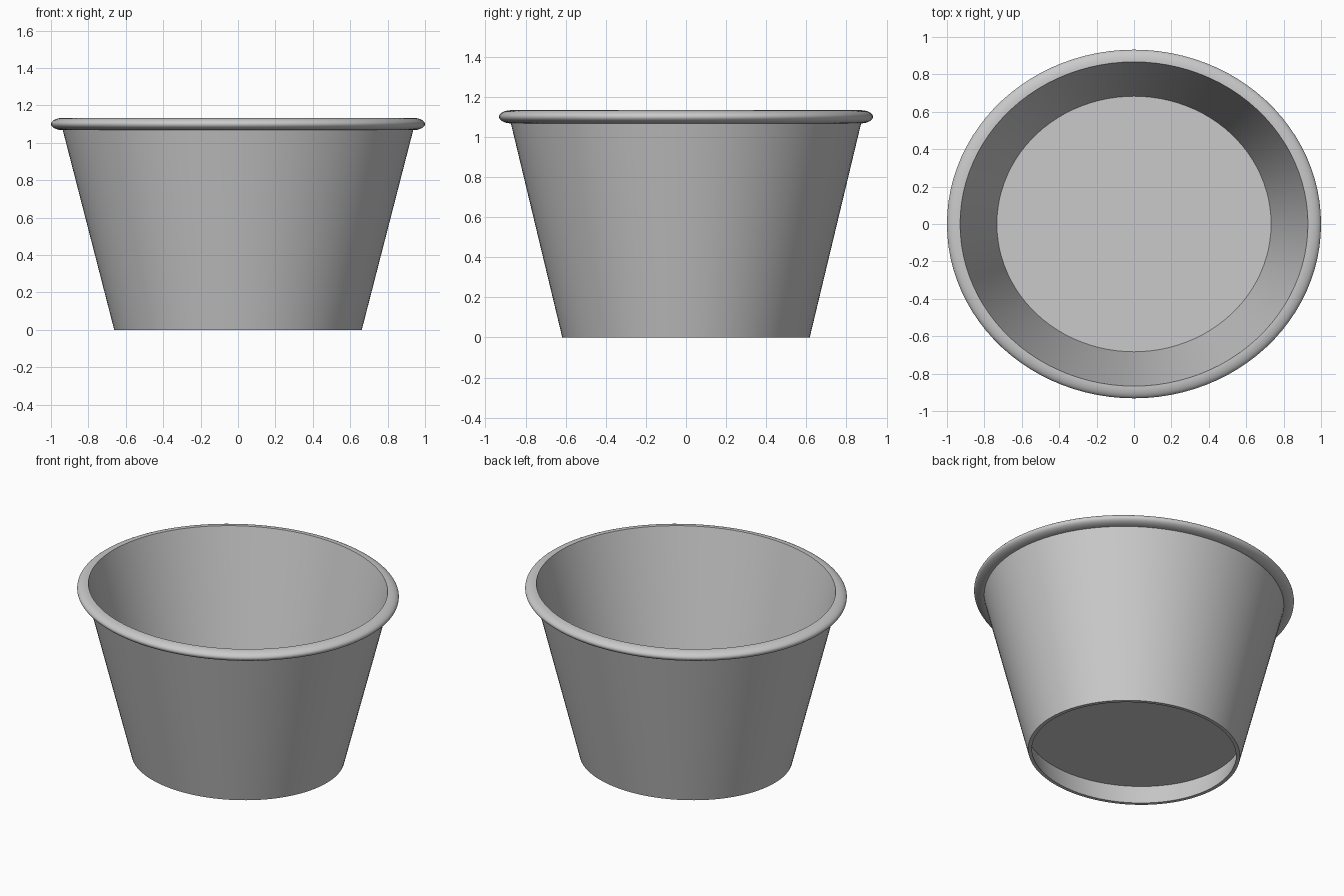
import bpy, math

if "Cube" in bpy.data.objects:
    bpy.data.objects.remove(bpy.data.objects["Cube"])

SEGMENTS = 96
Y_SCALE = 0.932  # the tub is slightly oval

grey = bpy.data.materials.new("plain grey")
grey.diffuse_color = (0.59, 0.59, 0.59, 1)
grey.use_nodes = True
grey.node_tree.nodes["Principled BSDF"].inputs["Base Color"].default_value = grey.diffuse_color


def revolve(name, profile):
    """Spin a (radius, height) profile round z into an oval part."""
    verts, faces, rings = [], [], []
    for r, z in profile:
        if r == 0:
            rings.append([len(verts)] * SEGMENTS)
            verts.append((0, 0, z))
            continue
        rings.append(list(range(len(verts), len(verts) + SEGMENTS)))
        for i in range(SEGMENTS):
            a = 2 * math.pi * i / SEGMENTS
            verts.append((r * math.cos(a), Y_SCALE * r * math.sin(a), z))
    for low, high in zip(rings, rings[1:]):
        for i in range(SEGMENTS):
            j = (i + 1) % SEGMENTS
            quad = [low[i], low[j], high[j], high[i]]
            faces.append(list(dict.fromkeys(quad)))
    mesh = bpy.data.meshes.new(name)
    mesh.from_pydata(verts, [], faces)
    mesh.materials.append(grey)
    obj = bpy.data.objects.new(name, mesh)
    bpy.context.collection.objects.link(obj)
    bpy.context.view_layer.objects.active = obj
    obj.select_set(True)
    bpy.ops.object.shade_smooth_by_angle(angle=math.radians(35))
    obj.select_set(False)
    return obj


# Rim lip: half an ellipse bulging outwards, ending in a sharp inner edge
rim_r, rim_z, out, half = 0.934, 1.1, 0.066, 0.033
rim = [(rim_r + out * math.cos(math.radians(a)), rim_z + half * math.sin(math.radians(a)))
       for a in range(-90, 91, 10)]

# Tapered tub with a recessed underside, rounded lip and raised inner floor
revolve("tub", [(0, 0.135), (0.673, 0.135), (0.638, 0), (0.662, 0), (0.937, 1.068)]
        + rim[1:] + [(0.93, 1.133), (0.733, 0.36), (0, 0.36)])
